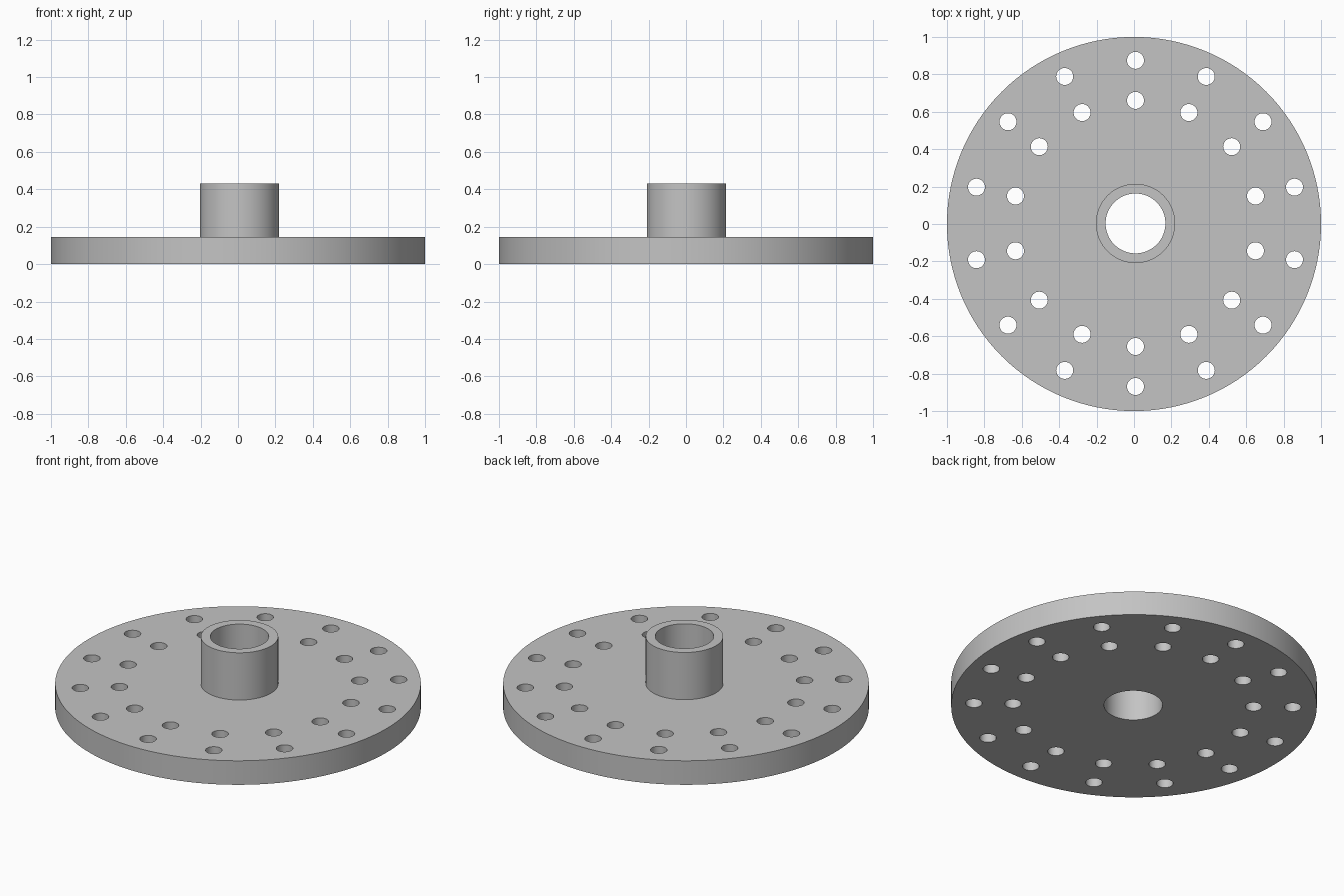
import bpy, bmesh
from math import sin, cos, pi, radians

cube = bpy.data.objects.get("Cube")
if cube:
    bpy.data.objects.remove(cube, do_unlink=True)

CENTRE = (0.008, 0.003)      # bore and hole pattern sit slightly off the rim centre
PLATE_TOP, HUB_TOP = 0.145, 0.43
BORE, HUB, HOLE = 0.16, 0.212, 0.0455

grey = bpy.data.materials.new("plain grey metal")
grey.use_nodes = True
colour = (0.55, 0.55, 0.55, 1)
grey.diffuse_color = colour
grey.node_tree.nodes["Principled BSDF"].inputs["Base Color"].default_value = colour


def extruded_circles(name, circles, bottom, top):
    """Extrude nested circles (x, y, radius, sides); inner ones become holes."""
    curve = bpy.data.curves.new(name, 'CURVE')
    curve.dimensions = '2D'
    curve.fill_mode = 'BOTH'
    curve.extrude = (top - bottom) / 2
    for x, y, radius, sides in circles:
        spline = curve.splines.new('POLY')
        spline.points.add(sides - 1)
        spline.use_cyclic_u = True
        for i, point in enumerate(spline.points):
            a = 2 * pi * i / sides
            point.co = (x + radius * cos(a), y + radius * sin(a), 0, 1)
    source = bpy.data.objects.new(name + " outline", curve)
    bpy.context.collection.objects.link(source)
    graph = bpy.context.evaluated_depsgraph_get()
    mesh = bpy.data.meshes.new_from_object(source.evaluated_get(graph))
    bpy.data.objects.remove(source, do_unlink=True)
    bpy.data.curves.remove(curve)

    # Weld caps to walls and lift to the requested height
    bm = bmesh.new()
    bm.from_mesh(mesh)
    bmesh.ops.remove_doubles(bm, verts=bm.verts, dist=0.0001)
    bmesh.ops.translate(bm, verts=bm.verts, vec=(0, 0, (top + bottom) / 2))
    bmesh.ops.recalc_face_normals(bm, faces=bm.faces)
    bm.to_mesh(mesh)
    bm.free()

    mesh.name = name
    mesh.materials.clear()
    mesh.materials.append(grey)
    obj = bpy.data.objects.new(name, mesh)
    bpy.context.collection.objects.link(obj)
    bpy.ops.object.select_all(action='DESELECT')
    obj.select_set(True)
    bpy.context.view_layer.objects.active = obj
    bpy.ops.object.shade_smooth_by_angle(angle=radians(30))
    return obj


# Drilled plate: rim, central bore and two rings of fourteen holes
cx, cy = CENTRE
plate = [(0, 0, 1, 128), (cx, cy, BORE, 64)]
for ring in (0.872, 0.658):
    for i in range(14):
        a = pi / 2 + 2 * pi * i / 14
        plate.append((cx + ring * cos(a), cy + ring * sin(a), HOLE, 32))
extruded_circles("drilled_plate", plate, 0, PLATE_TOP)

# Hollow hub standing on the plate around the bore
extruded_circles("hub_tube", [(cx, cy, HUB, 64), (cx, cy, BORE, 64)], PLATE_TOP, HUB_TOP)
